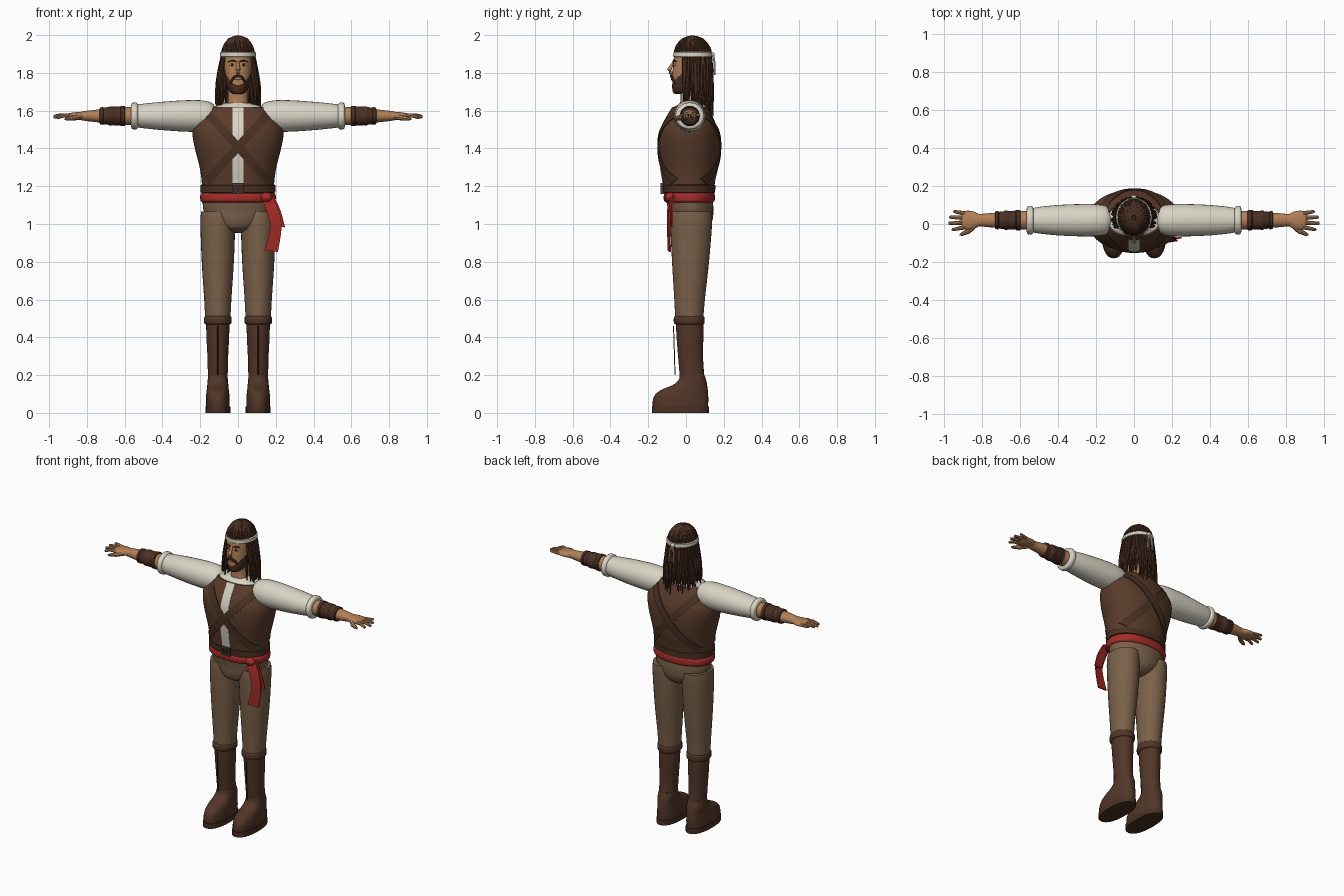
import bpy, bmesh, math, random
from mathutils import Vector

if "Cube" in bpy.data.objects:
    bpy.data.objects.remove(bpy.data.objects["Cube"])

random.seed(4)


def colour(name, r, g, b):
    m = bpy.data.materials.new(name)
    lin = [((c / 255 + 0.055) / 1.055) ** 2.4 for c in (r, g, b)]
    m.diffuse_color = (*lin, 1)
    m.use_nodes = True
    m.node_tree.nodes["Principled BSDF"].inputs["Base Color"].default_value = m.diffuse_color
    return m


SKIN = colour("skin", 178, 128, 88)
VEST = colour("vest_leather", 90, 60, 43)
BOOT = colour("boot_leather", 82, 54, 40)
STRAP = colour("dark_leather", 74, 48, 35)
TROUSER = colour("trouser_cloth", 122, 97, 74)
SHIRT = colour("shirt_linen", 216, 211, 196)
RED = colour("sash_red", 166, 44, 40)
HAIR = colour("hair_brown", 72, 46, 32)
METAL = colour("dark_metal", 74, 66, 60)
BLACK = colour("eye_black", 25, 18, 15)


def skin(name, parts, *mats, rule=None):
    """Bridge lists of vertex rings into closed tubes, all in one object."""
    bm = bmesh.new()
    for rings in parts:
        vs = [[bm.verts.new(p) for p in ring] for ring in rings]
        n = len(vs[0])
        for a, b in zip(vs, vs[1:]):
            for i in range(n):
                bm.faces.new((a[i], a[(i + 1) % n], b[(i + 1) % n], b[i]))
        bm.faces.new(vs[0][::-1])
        bm.faces.new(vs[-1])
    bmesh.ops.recalc_face_normals(bm, faces=bm.faces[:])
    if rule:
        for f in bm.faces:
            f.material_index = rule(f.calc_center_median())
    me = bpy.data.meshes.new(name)
    bm.to_mesh(me)
    bm.free()
    for m in mats:
        me.materials.append(m)
    ob = bpy.data.objects.new(name, me)
    bpy.context.collection.objects.link(ob)
    return ob


def refine(rows, k=5):
    """Catmull-Rom resampling of rows of numbers."""
    out = []
    for i in range(len(rows) - 1):
        p = [rows[max(i - 1, 0)], rows[i], rows[i + 1], rows[min(i + 2, len(rows) - 1)]]
        for j in range(k):
            t = j / k
            out.append([0.5 * (2 * b + (c - a) * t + (2 * a - 5 * b + 4 * c - d) * t * t
                               + (3 * b - a - 3 * c + d) * t ** 3) for a, b, c, d in zip(*p)])
    return out + [list(rows[-1])]


def oval(u0, v0, ru, rv, n, p):
    for i in range(n):
        c, s = math.cos(2 * math.pi * i / n), math.sin(2 * math.pi * i / n)
        yield (u0 + ru * math.copysign(abs(c) ** (2 / p), c), v0 + rv * math.copysign(abs(s) ** (2 / p), s))


def upright(rows, cx=0, n=32, p=2.2):
    """Rows: height, half width, front y, back y."""
    return [[(u, v, z) for u, v in oval(cx, (f + b) / 2, w, (b - f) / 2, n, p)] for z, w, f, b in rows]


def sideways(rows, s, n=28, cy=0.02, cz=1.572):
    """Rows: distance out along the arm, depth radius, height radius."""
    return [[(s * x, u, v) for u, v in oval(cy, cz, ry, rz, n, 2)] for x, ry, rz in rows]


def tube(pts, radii, n=6):
    pts = [Vector(p) for p in pts]
    rings = []
    for i, p in enumerate(pts):
        q = (pts[min(i + 1, len(pts) - 1)] - pts[max(i - 1, 0)]).to_track_quat('Z', 'Y')
        r = radii[i]
        rings.append([p + q @ Vector((r * math.cos(a * 2 * math.pi / n), r * math.sin(a * 2 * math.pi / n), 0))
                      for a in range(n)])
    return rings


def ball(c, r, n=16):
    return upright([(c[2] - r[2] * math.cos(math.pi * k / 10), max(r[0] * math.sin(math.pi * k / 10), 1e-4),
                     c[1] - r[1] * math.sin(math.pi * k / 10) - 1e-5,
                     c[1] + r[1] * math.sin(math.pi * k / 10) + 1e-5) for k in range(11)], c[0], n, 2)


# vest body
TORSO = refine([(1.16, .19, -.115, .15), (1.22, .192, -.122, .153), (1.3, .203, -.135, .17), (1.4, .228, -.145, .18),
                (1.48, .242, -.14, .175), (1.53, .232, -.122, .158), (1.58, .19, -.095, .135), (1.62, .145, -.07, .115)])
skin("vest", [upright(TORSO, n=48)], VEST)


def on_torso(x, z, side, lift):
    z = min(max(z, 1.16), 1.6199)
    a, b = next((a, b) for a, b in zip(TORSO, TORSO[1:]) if a[0] <= z <= b[0])
    t = (z - a[0]) / (b[0] - a[0])
    _, w, f, k = [p + (q - p) * t for p, q in zip(a, b)]
    h = max(1 - min(abs(x) / w, 1) ** 2.2, 0) ** (1 / 2.2)
    return Vector((x, (f + k) / 2 + side * ((k - f) / 2 * h + lift), z))


def torso_band(a, b, width, side, lift, steps=24):
    """Thin strip lying on the vest between two (x, z) points."""
    dx, dz = b[0] - a[0], b[1] - a[1]
    ln = math.hypot(dx, dz)
    nx, nz = -dz / ln * width / 2, dx / ln * width / 2
    rings = []
    for i in range(steps + 1):
        x, z = a[0] + dx * i / steps, a[1] + dz * i / steps
        offs = (-1, -.33, .33, 1)
        rings.append([on_torso(x + nx * o, z + nz * o, side, lift) for o in offs]
                     + [on_torso(x + nx * o, z + nz * o, side, -.004) for o in offs[::-1]])
    return rings


skin("shirt_front", [torso_band((0, 1.62), (0, 1.2), .058, -1, .003)], SHIRT)
skin("cross_straps", [torso_band((s * .165, 1.59), (-s * .165, 1.225), .045, side, .006 + .001 * s)
                      for s in (-1, 1) for side in (-1, 1)], STRAP)
skin("shirt_yoke", [upright([(1.6, .15, -.075, .12), (1.622, .135, -.062, .11), (1.632, .09, -.04, .095),
                             (1.64, .072, -.035, .09)])], SHIRT)

# waist
skin("belt", [upright([(1.164, .19, -.113, .145), (1.168, .198, -.121, .154), (1.205, .198, -.124, .156),
                       (1.209, .19, -.115, .148)], n=48)], STRAP)
skin("sash", [upright(refine([(1.115, .19, -.105, .143), (1.125, .199, -.117, .152), (1.155, .199, -.117, .152),
                              (1.167, .19, -.108, .145)], 3), n=48)], RED)
bar = lambda x0, x1, z0, z1: [[(x, y, z) for x, z in ((x0, z0), (x1, z0), (x1, z1), (x0, z1))] for y in (-.134, -.115)]
skin("buckle", [bar(-.03, .03, 1.205, 1.216), bar(-.03, .03, 1.16, 1.17), bar(-.03, -.02, 1.17, 1.205),
                bar(.02, .03, 1.17, 1.205), bar(-.004, .004, 1.17, 1.205)], METAL)


def cloth_tail(rows, t=.008):
    return [[(x - w / 2, y, z), (x + w / 2, y + .01, z - .008), (x + w / 2, y + t + .01, z - .008), (x - w / 2, y + t, z)]
            for x, y, z, w in refine(rows, 4)]


skin("sash_tails", [cloth_tail([(.15, -.09, 1.155, .065), (.185, -.1, 1.07, .07), (.2, -.1, .98, .06), (.175, -.098, .86, .072)]),
                    cloth_tail([(.16, -.078, 1.155, .06), (.19, -.088, 1.08, .07), (.222, -.085, .99, .055)])], RED)
skin("sash_knot", [ball((.15, -.085, 1.142), (.032, .025, .026))], RED)

# trousers
skin("pelvis", [upright(refine([(1.13, .188, -.105, .142), (1.07, .182, -.095, .145), (1.02, .155, -.09, .14),
                                (.98, .1, -.075, .12), (.957, .05, -.03, .08), (.953, .01, .01, .04)]), n=40, p=2)], TROUSER)
skin("trouser_legs", [upright(refine([(1.065, .088, -.078, .137), (1.0, .092, -.083, .138), (.8, .085, -.074, .122),
                                      (.6, .072, -.062, .1), (.48, .066, -.056, .09)]), s * .107, p=2) for s in (-1, 1)], TROUSER)

# boots
boots = lambda rows, p=2: [upright(rows, s * .107, p=p) for s in (-1, 1)]
skin("boot_shafts", boots(refine([(.49, .062, -.054, .092), (.4, .06, -.05, .092), (.3, .055, -.042, .09),
                                  (.18, .052, -.032, .098)])), BOOT)
skin("boot_cuffs", boots(refine([(.468, .062, -.054, .09), (.476, .072, -.064, .098), (.505, .072, -.064, .098),
                                 (.514, .064, -.056, .09)], 3)), BOOT)
skin("boot_feet", boots(refine([(.03, .063, -.176, .117), (.07, .063, -.175, .118), (.1, .061, -.16, .117),
                                (.125, .058, -.125, .115), (.145, .056, -.075, .112), (.17, .054, -.042, .108),
                                (.205, .05, -.03, .096)]), 2.3), BOOT)
skin("boot_soles", boots([(0, .066, -.181, .122), (.034, .066, -.181, .122)], 2.3), STRAP)
skin("boot_laces", [tube([(s * .107, -.058, .2), (s * .107, -.066, .46)], (.003, .003)) for s in (-1, 1)], STRAP)

# arms
arms = lambda rows: [sideways(rows, s) for s in (-1, 1)]
skin("sleeves", arms(refine([(.12, .05, .05), (.145, .074, .072), (.2, .084, .083), (.28, .085, .083), (.4, .08, .075),
                             (.5, .07, .065), (.54, .062, .06)])), SHIRT)
skin("sleeve_cuffs", arms(refine([(.528, .058, .058), (.535, .073, .069), (.548, .076, .071), (.561, .073, .068),
                                  (.566, .055, .055)], 3)), SHIRT)
skin("forearms", arms(refine([(.55, .05, .049), (.65, .045, .044), (.75, .038, .033), (.81, .033, .026), (.84, .036, .02)])), SKIN)
skin("bracers", arms([(.598, .048, .048), (.6, .053, .054), (.62, .053, .054), (.623, .05, .051), (.665, .049, .049),
                      (.668, .051, .051), (.682, .05, .05), (.685, .047, .047), (.712, .044, .044), (.715, .048, .047),
                      (.73, .047, .045), (.732, .04, .04)]), STRAP)
skin("palms", arms(refine([(.82, .034, .022), (.845, .046, .021), (.875, .05, .018), (.9, .046, .013), (.908, .03, .008)])), SKIN)
FINGERS = [(-.016, -.03, .96, 1.562), (.008, .004, .978, 1.566), (.032, .036, .974, 1.572), (.055, .066, .952, 1.578)]
skin("fingers", [tube([(s * .885, y0, 1.572), (s * (.885 + xe) / 2, (y0 + y1) / 2, 1.575), (s * (xe - .004), y1, z), (s * xe, y1, z)],
                      (.0115, .0105, .008, .003), 8) for s in (-1, 1) for y0, y1, xe, z in FINGERS], SKIN)
skin("thumbs", [tube([(s * .84, -.005, 1.568), (s * .872, -.038, 1.562), (s * .905, -.053, 1.557), (s * .918, -.058, 1.555)],
                     (.017, .014, .01, .004), 8) for s in (-1, 1)], SKIN)

# head and face, bearded along the jaw
skin("neck", [upright([(1.6, .064, -.035, .085), (1.65, .054, -.03, .08), (1.72, .054, -.03, .08)])], SKIN)
HEAD = refine([(1.688, .018, -.058, .02), (1.696, .038, -.068, .05), (1.72, .054, -.073, .07), (1.76, .066, -.072, .09),
               (1.82, .073, -.07, .11), (1.88, .075, -.064, .12), (1.93, .068, -.048, .11), (1.97, .04, -.01, .075)], 7)
skin("head", [upright(HEAD, n=64)], SKIN, HAIR,
     rule=lambda c: int(c.z < 1.736 + .05 * (c.x / .06) ** 2 and c.z < 1.8))
skin("nose", [tube([(0, -.062, 1.862), (0, -.076, 1.838), (0, -.09, 1.815), (0, -.086, 1.802), (0, -.07, 1.797)],
                   (.006, .009, .013, .012, .006), 10)], SKIN)
skin("moustache", [tube([(0, -.078, 1.786), (s * .018, -.077, 1.78), (s * .034, -.066, 1.76), (s * .038, -.062, 1.742)],
                        (.007, .008, .007, .003)) for s in (-1, 1)], HAIR)
skin("mouth", [tube([(-.016, -.071, 1.764), (0, -.074, 1.765), (.016, -.071, 1.764)], (.003, .005, .003))], SKIN)
skin("eye_whites", [ball((s * .031, -.061, 1.843), (.014, .006, .007)) for s in (-1, 1)], SHIRT)
skin("pupils", [ball((s * .031, -.064, 1.843), (.007, .006, .0068)) for s in (-1, 1)], BLACK)
skin("eyebrows", [tube([(s * .01, -.069, 1.86), (s * .03, -.066, 1.866), (s * .052, -.052, 1.86)], (.004, .005, .003))
                  for s in (-1, 1)], HAIR)

# hair cap and hanging locks
skin("hair_cap", [upright(refine([(1.89, .079, -.058, .128), (1.93, .077, -.048, .12), (1.965, .058, -.022, .098),
                                  (1.988, .03, .01, .065), (1.993, .01, .03, .045)]))], HAIR)
LOCK = [(1.993, .01, .01), (1.978, .045, .05), (1.94, .073, .084), (1.895, .084, .095), (1.8, .098, .1),
        (1.7, .112, .104), (1.6, .12, .11)]
locks = []
for layer, count in ((1, 44), (.86, 30), (.72, 22)):
    for i in range(count):
        th = (i + .5) / count * 2 * math.pi - math.pi
        hang = abs(th) < math.radians(124)
        if not hang and layer < 1:
            continue
        low = random.uniform(1.57, 1.66) + .03 * (abs(th) > 1.4)
        pts, j = [], random.uniform(-.06, .06)
        for k, (z, rx, ry) in enumerate(LOCK if hang else LOCK[:4]):
            zz = z if k < 4 else 1.895 + (z - 1.895) * (1.895 - low) / .295
            m = layer if k > 2 else min(layer + .1, 1)
            a = th + j * max(k - 3, 0) / 2 + random.uniform(-.03, .03)
            pts.append((math.sin(a) * rx * m, .035 + math.cos(a) * ry * m, zz))
        r = [.005, .008, .008, .008, .0095, .0085, .003][:len(pts)]
        path = refine([(*p, q) for p, q in zip(pts, r)], 2)
        locks.append(tube([p[:3] for p in path], [p[3] for p in path]))
skin("hair_locks", locks, HAIR)

# headband tied behind the head
skin("headband", [upright([(1.884, .09, -.063, .134), (1.888, .095, -.068, .139), (1.908, .094, -.067, .138),
                           (1.912, .089, -.062, .133)], n=48, p=2)], SHIRT)
skin("headband_ties", [ball((0, .142, 1.897), (.014, .01, .012))] +
     [tube([(0, .144, 1.895), (s * .014, .15, 1.86), (s * .018, .152, 1.79)], (.006, .006, .005)) for s in (-1, 1)], SHIRT)

# smooth shading with crisp edges kept
for ob in bpy.context.collection.objects:
    ob.select_set(True)
    bpy.context.view_layer.objects.active = ob
bpy.ops.object.shade_smooth_by_angle(angle=math.radians(40))
